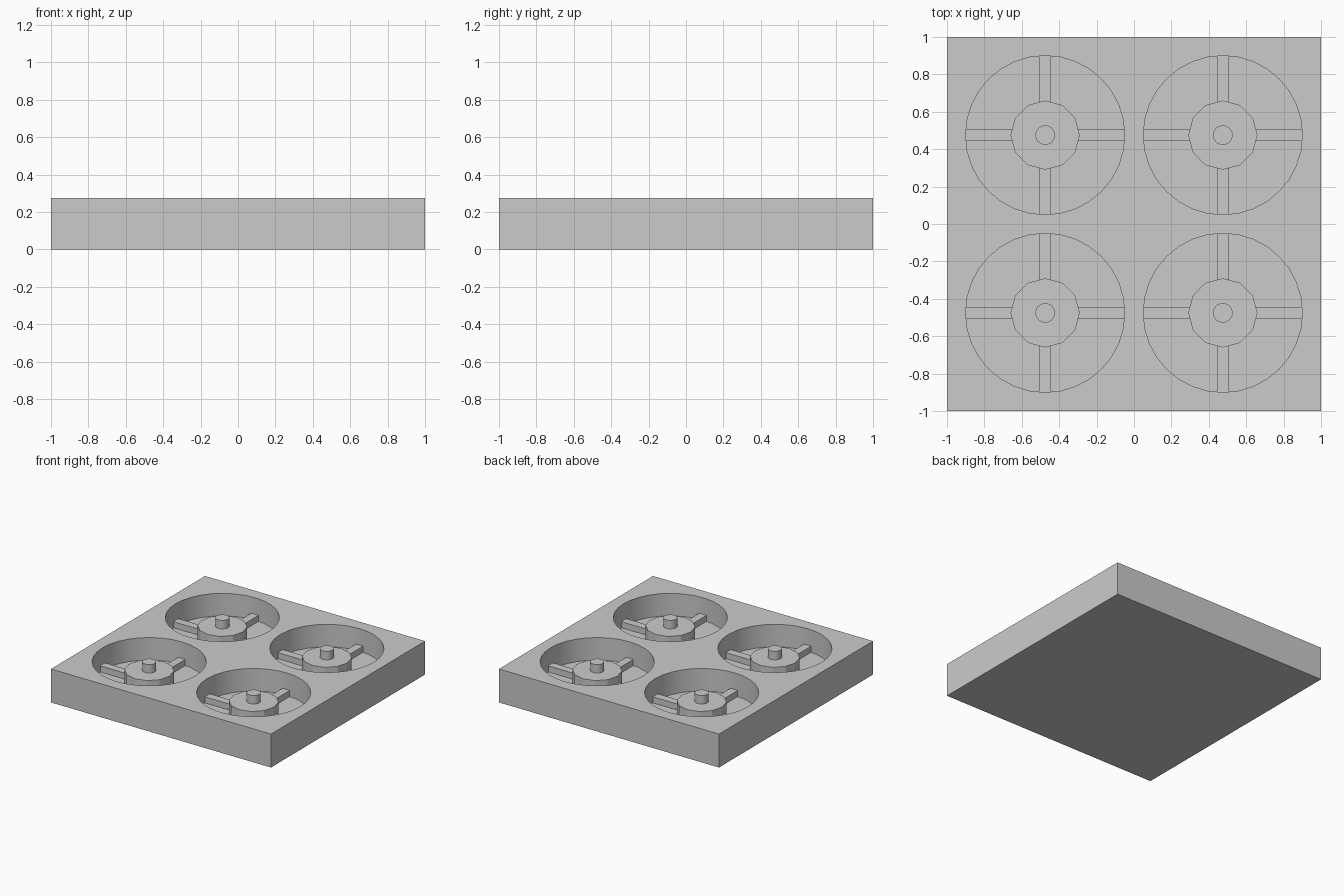
import bpy, math

cube = bpy.data.objects.get("Cube")
if cube:
    bpy.data.objects.remove(cube, do_unlink=True)

SIZE, HEIGHT = 2.0, 0.275
PITCH, WELL_R = 0.475, 0.425
FLOOR, SPOKE_TOP, HUB_TOP = 0.09, 0.14, 0.205
HUB_R, PIN_R, SPOKE_W = 0.185, 0.052, 0.065
SINK = 0.02  # overlap of parts into what carries them

grey = bpy.data.materials.new("plain_grey")
grey.use_nodes = True
grey.diffuse_color = (0.6, 0.6, 0.6, 1)
grey.node_tree.nodes["Principled BSDF"].inputs["Base Color"].default_value = (0.6, 0.6, 0.6, 1)


def finish(name):
    obj = bpy.context.object
    obj.name = name
    obj.data.materials.append(grey)
    return obj


def box(name, x, y, z0, z1, sx, sy):
    bpy.ops.mesh.primitive_cube_add(size=1, location=(x, y, (z0 + z1) / 2))
    bpy.context.object.scale = (sx, sy, z1 - z0)
    bpy.ops.object.transform_apply(location=False, rotation=False, scale=True)
    return finish(name)


def cylinder(name, x, y, z0, z1, radius, sides):
    bpy.ops.mesh.primitive_cylinder_add(vertices=sides, radius=radius, depth=z1 - z0,
                                        location=(x, y, (z0 + z1) / 2))
    return finish(name)


def smooth(obj):
    bpy.ops.object.select_all(action='DESELECT')
    obj.select_set(True)
    bpy.context.view_layer.objects.active = obj
    bpy.ops.object.shade_smooth_by_angle(angle=math.radians(25))


# Tray block with four round wells
tray = box("tray", 0, 0, 0, HEIGHT, SIZE, SIZE)
corners = [(sx * PITCH, sy * PITCH) for sx in (-1, 1) for sy in (-1, 1)]
for x, y in corners:
    cutter = cylinder("well_cutter", x, y, FLOOR, HEIGHT + 0.1, WELL_R, 32)
    cutter.hide_render = True
    cut = tray.modifiers.new("well", 'BOOLEAN')
    cut.object = cutter
    cut.solver = 'EXACT'
    bpy.context.view_layer.objects.active = tray
    bpy.ops.object.modifier_apply(modifier=cut.name)
    bpy.data.objects.remove(cutter, do_unlink=True)
smooth(tray)

# Hub, centre pin and crossed spokes in each well
for x, y in corners:
    cylinder("hub", x, y, FLOOR - SINK, HUB_TOP, HUB_R, 12)
    smooth(cylinder("pin", x, y, HUB_TOP - SINK, HEIGHT, PIN_R, 24))
    box("spoke_across", x, y, FLOOR - SINK, SPOKE_TOP, 2 * WELL_R, SPOKE_W)
    box("spoke_along", x, y, FLOOR - SINK, SPOKE_TOP, SPOKE_W, 2 * WELL_R)
